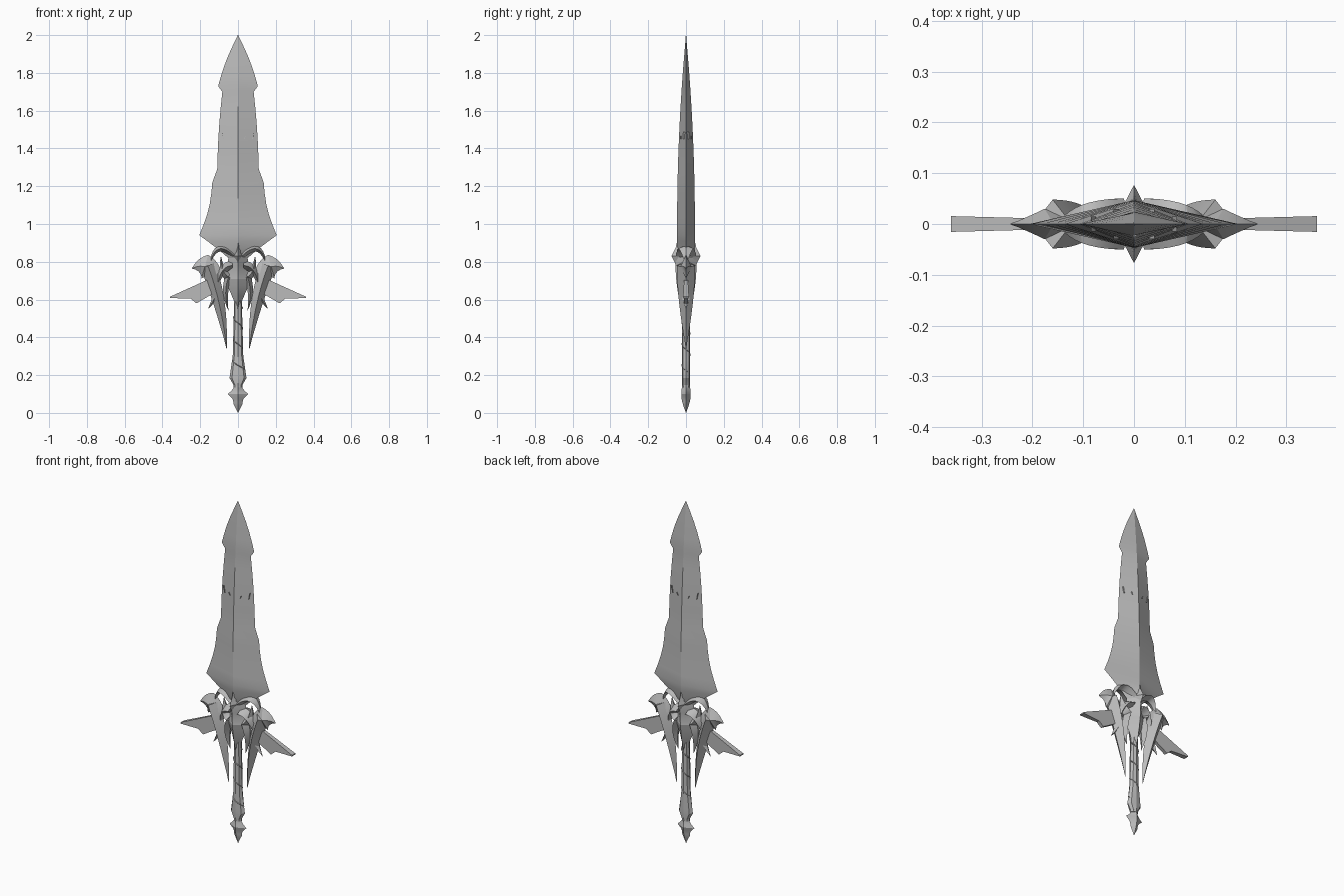
import bpy, bmesh
from math import sin, cos, pi, radians
from mathutils import Vector

cube = bpy.data.objects.get("Cube")
if cube:
    bpy.data.objects.remove(cube, do_unlink=True)

steel = bpy.data.materials.new("grey steel")
steel.use_nodes = True
steel.diffuse_color = (.5, .5, .5, 1)
steel.node_tree.nodes["Principled BSDF"].inputs["Base Color"].default_value = steel.diffuse_color


def build(name, rings, mirror=False):
    """Skin a list of point rings into a closed, sharp-edged steel object."""
    bm = bmesh.new()
    rings = [[bm.verts.new(point) for point in ring] for ring in rings]
    for ring, following in zip(rings, rings[1:]):
        for i in range(len(ring)):
            bm.faces.new((ring[i - 1], ring[i], following[i], following[i - 1]))
    bm.faces.new(rings[0])
    bm.faces.new(rings[-1])
    bmesh.ops.remove_doubles(bm, verts=bm.verts, dist=.0002)
    bmesh.ops.recalc_face_normals(bm, faces=bm.faces)
    mesh = bpy.data.meshes.new(name)
    bm.to_mesh(mesh)
    bm.free()
    mesh.materials.append(steel)
    part = bpy.data.objects.new(name, mesh)
    bpy.context.collection.objects.link(part)
    if mirror:
        part.modifiers.new("Mirror", 'MIRROR')
    bpy.ops.object.select_all(action='DESELECT')
    bpy.context.view_layer.objects.active = part
    part.select_set(True)
    bpy.ops.object.shade_smooth_by_angle(angle=radians(20))


def spindle(name, segments, depth, sides=4, steps=5):
    """Upright symmetric part: each segment runs (z, half width) to (z, half width), bowed."""
    rings = []
    for top, bottom, bow in segments:
        for step in range(steps + 1):
            t = step / steps
            z, width = Vector(top).lerp(Vector(bottom), t)
            width = max(width + bow * sin(pi * t), .001)
            deep = max(depth(z), .001)
            turns = [2 * pi * side / sides for side in range(sides)]
            rings.append([(width * cos(a), deep * sin(a), z) for a in turns])
    build(name, rings)


def tapering(t):
    return 1 - t * t


def flaring(t):
    return min(.6 + .8 * t, 2 - 2 * t)


def horn(name, start, bend, end, width, depth, shape=tapering, steps=10):
    """Mirrored pair of ridged horns along a bent path in the x, z plane."""
    start, bend, end = Vector(start), Vector(bend), Vector(end)
    rings = []
    for step in range(steps + 1):
        t = step / steps
        first, second = start.lerp(bend, t), bend.lerp(end, t)
        middle = first.lerp(second, t)
        scale = max(shape(t), .03)
        across = (second - first).normalized().orthogonal() * width * scale / 2
        deep = depth * scale
        left, right = middle - across, middle + across
        rings.append([(left.x, 0, left.y), (middle.x, -deep, middle.y),
                      (right.x, 0, right.y), (middle.x, deep, middle.y)])
    build(name, rings, mirror=True)


def plate(name, outline, depth):
    """Mirrored pair of flat outlines, with half depth ruled by x."""
    build(name, [[(x, side * depth(x), z) for x, z in outline] for side in (-1, 1)], mirror=True)


# Blade: pointed tip, notched shoulders, flared base and V-shaped root
spindle("blade", [
    ((2, 0), (1.73, .105), .01),
    ((1.7, .083), (1.29, .11), .005),
    ((1.22, .136), (.94, .205), -.015),
    ((.94, .205), (.78, .01), -.01),
], depth=lambda z: .047 * (1 - (z - 1) ** 2))

# Small raised nicks across the blade
for label, x in (("inner", .03), ("outer", .075)):
    surface = .04 - x / 3
    tall = x / 2
    plate("blade_nick_" + label, [(x, 1.45), (x + .01, 1.45 + tall), (x + .004, 1.45)],
          depth=lambda across: surface)

# Central guard body with its raised gem
spindle("guard_core", [
    ((.9, .01), (.75, .05), .02),
    ((.71, .075), (.53, 0), -.005),
], depth=lambda z: .056 - .5 * (z - .8) ** 2)
spindle("guard_gem", [
    ((.9, 0), (.83, .04), 0),
    ((.83, .04), (.77, 0), 0),
], depth=lambda z: .077 - abs(z - .83) / 2)

# Flared shoulders sweeping down into long fangs
horn("shoulder", start=(.12, .73), bend=(.17, .8), end=(.243, .765),
     width=.13, depth=.03, shape=flaring)
horn("long_fang", start=(.16, .78), bend=(.09, .6), end=(.06, .34), width=.08, depth=.048)

# Curved arms, barbs and claws between the core and the fangs
horn("upper_arm", start=(.02, .83), bend=(.12, .93), end=(.15, .78), width=.04, depth=.05)
horn("middle_arm", start=(.03, .78), bend=(.1, .78), end=(.11, .65), width=.05, depth=.05)
horn("inner_fang", start=(.05, .72), bend=(.08, .64), end=(.05, .54), width=.035, depth=.04)
horn("inner_barb", start=(.05, .72), bend=(.09, .74), end=(.09, .83), width=.04, depth=.04)
horn("outer_claw", start=(.11, .66), bend=(.12, .6), end=(.16, .55), width=.03, depth=.025)

# Straight side wings of the guard
plate("guard_wing", [(.1, .65), (.15, .71), (.36, .615), (.36, .608), (.25, .605), (.22, .58)],
      depth=lambda x: .01 + max(0, x - .25) / 20)

# Grip with a swollen end
spindle("grip", [
    ((.6, .02), (.3, .028), 0),
    ((.3, .028), (.185, .045), 0),
    ((.185, .045), (.145, .022), 0),
], depth=lambda z: .022, sides=8)

# Raised spiral wrap around the grip
wrap = []
for step in range(50):
    angle, z = step * pi / 8, .56 - step * .007
    swell = max(0, .3 - z) / 7
    wrap.append([((.026 + swell + lift) * cos(angle), (.023 + lift) * sin(angle), z + drop)
                 for lift, drop in ((-.006, .006), (.001, 0), (-.006, -.006))])
build("grip_wrap", wrap)

# Pommel with a collar and side points
spindle("pommel_collar", [((.15, .024), (.135, .024), 0)], depth=lambda z: .02, sides=8, steps=1)
spindle("pommel", [
    ((.14, .02), (.1, .055), -.005),
    ((.1, .055), (.05, .025), -.01),
    ((.05, .025), (0, 0), 0),
], depth=lambda z: .025 * sin(pi * z / .2))
